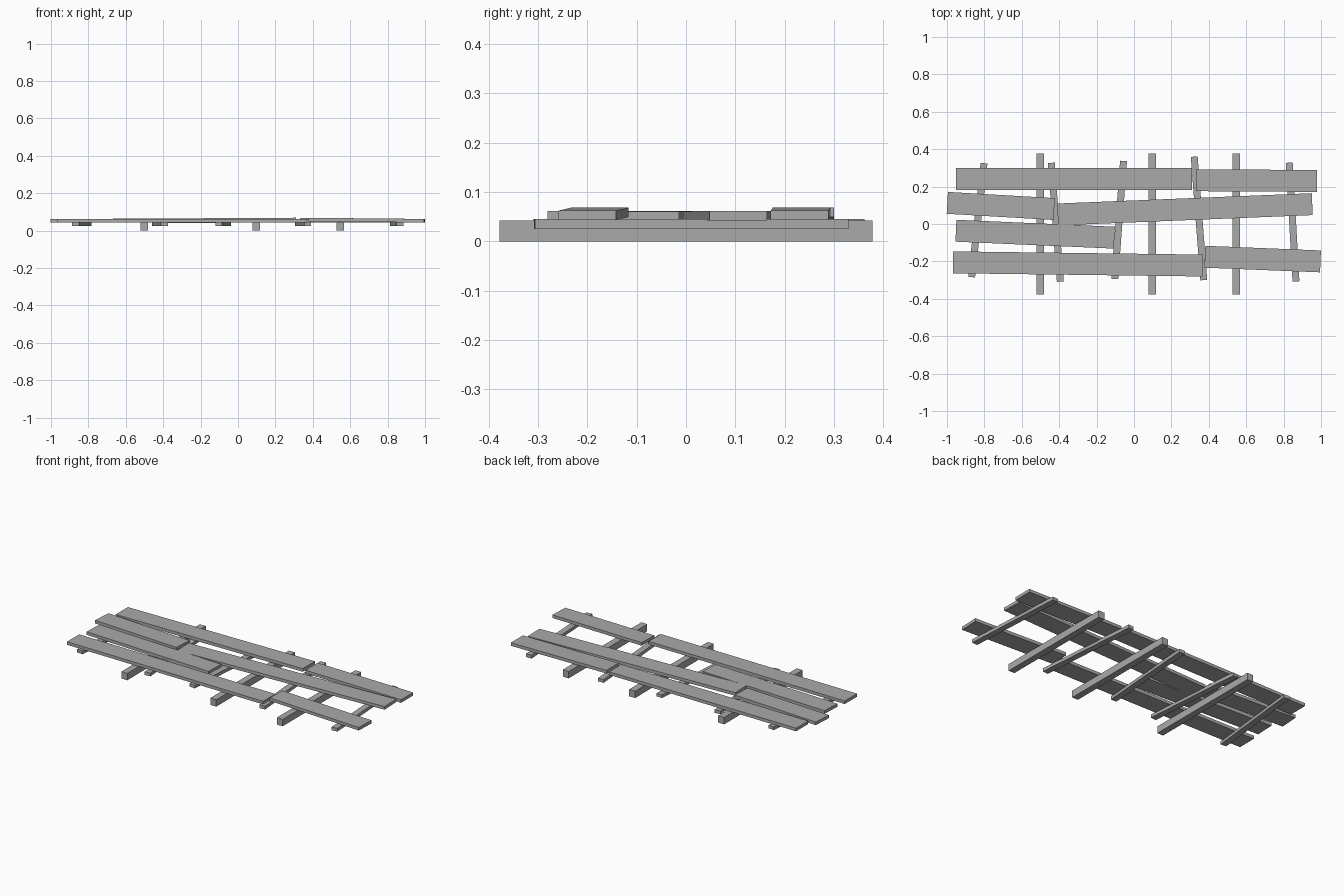
import bpy
from mathutils import Vector, Matrix

# Weathered dark grey timber
wood = bpy.data.materials.new("dark_timber")
wood.diffuse_color = (0.4, 0.4, 0.4, 1)


def board(name, start, end, width, thick):
    """Box running between two centreline points."""
    a, b = Vector(start), Vector(end)
    d = (b - a).normalized()
    side = Vector((0, 0, 1)).cross(d).normalized()
    up = d.cross(side)
    bpy.ops.mesh.primitive_cube_add(size=1)
    ob = bpy.context.object
    ob.name = name
    rot = Matrix((d, side, up)).transposed().to_4x4()
    size = Matrix.Diagonal(((b - a).length, width, thick, 1))
    ob.data.transform(rot @ size)
    ob.location = (a + b) / 2
    ob.data.materials.append(wood)
    return ob


# Straight square bearers resting on the ground
for i, x in enumerate((-0.502, 0.098, 0.546)):
    board(f"bearer_{i + 1}", (x, -0.378, 0.021), (x, 0.378, 0.021), 0.04, 0.042)

# Crooked thin battens under the planks: x at front, y front, x at back, y back
battens = [
    (-0.868, -0.284, -0.802, 0.325),
    (-0.394, -0.308, -0.442, 0.327),
    (-0.103, -0.294, -0.056, 0.337),
    (0.373, -0.3, 0.322, 0.36),
    (0.866, -0.307, 0.83, 0.328),
]
for i, (x0, y0, x1, y1) in enumerate(battens):
    board(f"batten_{i + 1}", (x0, y0, 0.035), (x1, y1, 0.035), 0.037, 0.02)

# Loose deck planks: left end and right end of each centreline
planks = [
    ((-0.952, 0.241, 0.052), (0.309, 0.241, 0.059)),
    ((0.332, 0.234, 0.0585), (0.979, 0.23, 0.0525)),
    ((-0.998, 0.113, 0.052), (-0.427, 0.08, 0.052)),
    ((-0.408, 0.051, 0.051), (0.953, 0.106, 0.052)),
    ((-0.952, -0.036, 0.052), (-0.105, -0.073, 0.051)),
    ((-0.968, -0.205, 0.052), (0.366, -0.222, 0.052)),
    ((0.379, -0.175, 0.0585), (0.997, -0.2, 0.0525)),
]
for i, (a, b) in enumerate(planks):
    board(f"plank_{i + 1}", a, b, 0.117, 0.019)
